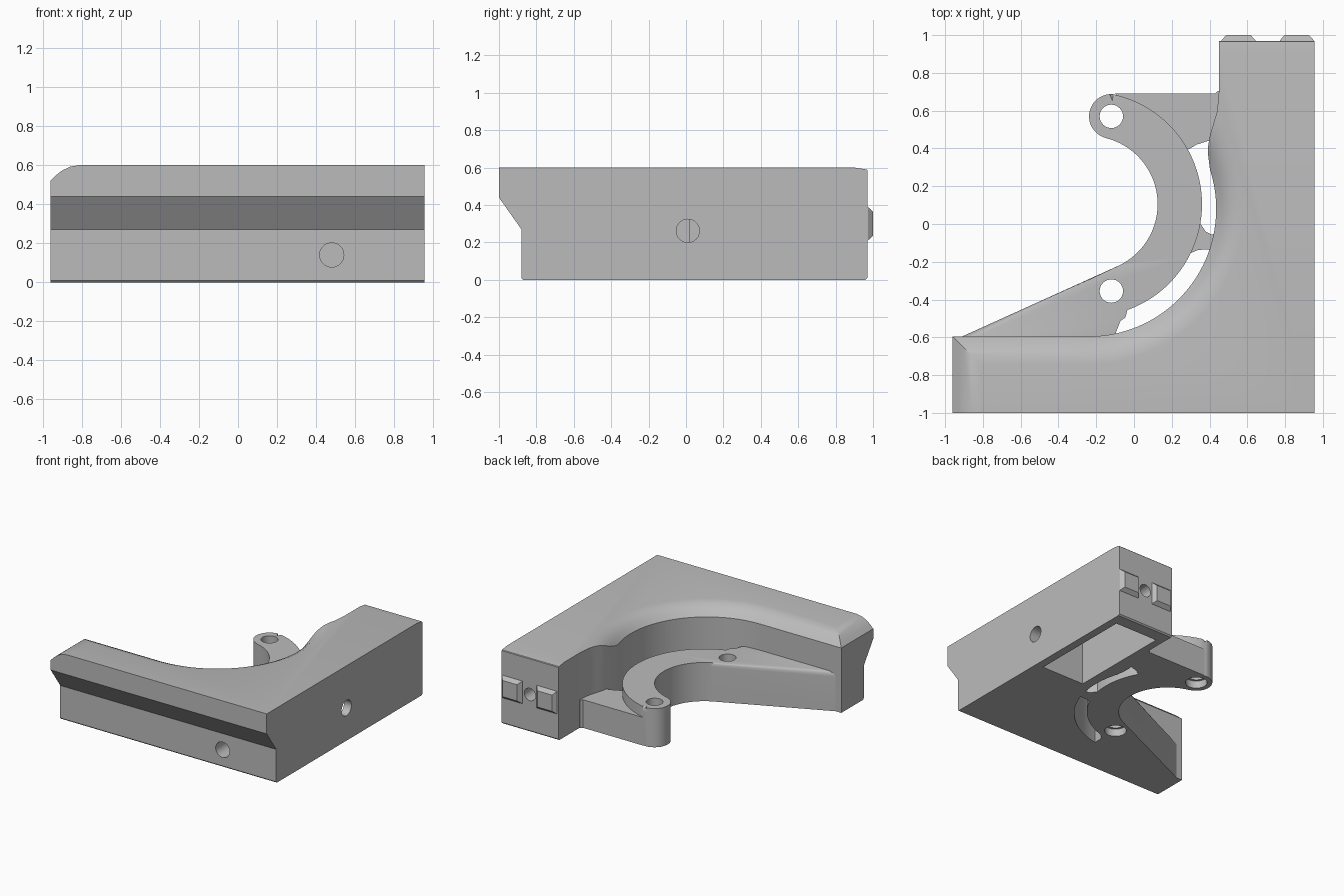
import bpy, bmesh, math
from mathutils import Matrix

if "Cube" in bpy.data.objects:
    bpy.data.objects.remove(bpy.data.objects["Cube"])

grey = bpy.data.materials.new("light_grey")
grey.diffuse_color = (0.5, 0.5, 0.5, 1)
grey.use_nodes = True
grey.node_tree.nodes["Principled BSDF"].inputs["Base Color"].default_value = grey.diffuse_color


def arc(cx, cy, r, a0, a1, n):
    return [(cx + r * math.cos(math.radians(a0 + (a1 - a0) * i / n)),
             cy + r * math.sin(math.radians(a0 + (a1 - a0) * i / n))) for i in range(n + 1)]


def finish(bm, name):
    bmesh.ops.recalc_face_normals(bm, faces=bm.faces)
    me = bpy.data.meshes.new(name)
    bm.to_mesh(me)
    bm.free()
    me.materials.append(grey)
    ob = bpy.data.objects.new(name, me)
    bpy.context.collection.objects.link(ob)
    return ob


def loft(name, rings, fillet=0):
    """Closed solid through matching rings of 3D points; optional fillet on the last ring."""
    bm = bmesh.new()
    vs = [[bm.verts.new(p) for p in r] for r in rings]
    n = len(vs[0])
    bm.faces.new(vs[0])
    top = bm.faces.new(vs[-1])
    for a, b in zip(vs, vs[1:]):
        for i in range(n):
            bm.faces.new((a[i], a[(i + 1) % n], b[(i + 1) % n], b[i]))
    if fillet:
        bmesh.ops.bevel(bm, geom=list(top.edges), offset=fillet, segments=5,
                        profile=0.5, affect='EDGES', clamp_overlap=True)
    return finish(bm, name)


def prism(name, pts, z0, z1, fillet=0):
    return loft(name, [[(x, y, z) for x, y in pts] for z in (z0, z1)], fillet)


def box(name, x0, x1, y0, y1, z0, z1):
    return prism(name, [(x0, y0), (x1, y0), (x1, y1), (x0, y1)], z0, z1)


def rod(name, centre, r, length, axis):
    bm = bmesh.new()
    rot = {'x': Matrix.Rotation(math.pi / 2, 4, 'Y'),
           'y': Matrix.Rotation(math.pi / 2, 4, 'X'), 'z': Matrix()}[axis]
    bmesh.ops.create_cone(bm, cap_ends=True, segments=32, radius1=r, radius2=r,
                          depth=length, matrix=Matrix.Translation(centre) @ rot)
    return finish(bm, name)


def boolean(ob, others, op):
    bpy.context.view_layer.objects.active = ob
    for c in others:
        m = ob.modifiers.new("bool", 'BOOLEAN')
        m.object, m.operation, m.solver = c, op, 'EXACT'
        bpy.ops.object.modifier_apply(modifier=m.name)
        bpy.data.objects.remove(c)


def smooth(ob):
    bpy.ops.object.select_all(action='DESELECT')
    ob.select_set(True)
    bpy.context.view_layer.objects.active = ob
    bpy.ops.object.shade_smooth_by_angle(angle=math.radians(30))


# Corner block: side profile (y, z) swept along x, with undercut front
side = [(-.87, 0), (-.88, .01), (-.88, .27), (-1, .44), (-1, .6),
        (.90, .6), (.965, .59), (.97, .585), (.97, .01), (.96, 0)]
block = loft("corner_block", [[(x, y, z) for y, z in side] for x in (-.96, .955)])

# Inner outline of the L, the rounded cove above it and the rounded left end
CX, CY, R = -.24, .08, .675
wall = ([(-1.3, -.595)] + arc(CX, CY, R, -90, 18, 48)
        + [(.393, .36), (.392, .41), (.402, .47), (.42, .53), (.438, .59), (.447, .66),
           (.45, .72), (.45, 1.3), (-1.3, 1.3)])
cove = [(-.02, .50), (0, .52), (.03, .55), (.06, .573), (.1, .592), (.145, .6), (.15, .65)]
cove_rings = [[(x, y, z) for x, y in
               [(-1.3, CY - R - d)] + arc(CX, CY, R + d, -90, 90, 72) + [(-1.3, CY + R + d)]]
              for d, z in cove]
end = [(-.98, .50)] + [(-.96 + d, z) for d, z in cove[1:]] + [(-1.1, .65), (-1.1, .50)]
cutters = [
    prism("inner_cut", wall, -.1, .7),
    loft("cove_cut", cove_rings),
    loft("end_cut", [[(x, y, z) for x, z in end] for y in (-1.1, -.3)]),
    box("pocket_cut", .51, .89, .02, .86, -.1, .47),
    rod("front_hole_cut", (.48, -.8, .14), .062, .5, 'y'),
    rod("side_hole_cut", (.95, .01, .262), .062, .4, 'x'),
    rod("back_hole_cut", (.705, .9, .3), .05, .3, 'y'),
]
boolean(block, cutters, 'DIFFERENCE')
smooth(block)

# Curved arm with filleted top, merging into a triangular web
AX, AY = -.235, .105
arm_pts = ([(-.92, -.7), (-.92, -.6)] + arc(AX, AY, .36, -65, 76, 48)
           + arc(-.12, .57, .118, 256, 76, 20)[1:-1]
           + arc(AX, AY, .595, 76, -73, 56)
           + [(-.09, -.483), (-.106, -.5), (-.113, -.525), (-.113, -.7)])
arm = prism("curved_arm", arm_pts, 0, .31, .035)
holes = []
for y in (.57, -.355):
    holes += [rod("screw_cut", (-.12, y, .2), .062, .8, 'z'),
              rod("counterbore_cut", (-.12, y, 0), .08, .12, 'z')]
boolean(arm, holes, 'DIFFERENCE')
smooth(arm)

# Webs joining the arm to the block
prism("back_web", [(-.1, .69), (.43, .69), (.445, .705), (.5, .705), (.5, .47), (.4, .442),
                   (.33, .42), (.29, .395), (.2, .45), (0, .6)], 0, .225)
bridge = prism("bridge_web", [(.28, -.16), (.31, -.15), (.34, -.137), (.39, -.135), (.46, -.15),
                              (.46, -.05), (.41, -.055), (.38, -.04), (.36, -.01), (.33, .02)], 0, .225)
smooth(bridge)

# Tapered locating pads on the back end
for i, x in enumerate((.553, .862)):
    rings = [[(x + sx * h, y, .3 + sz * h) for sx, sz in ((-1, -1), (1, -1), (1, 1), (-1, 1))]
             for h, y in ((.092, .96), (.09, .972), (.065, 1.0))]
    loft("locating_pad_%d" % (i + 1), rings)
